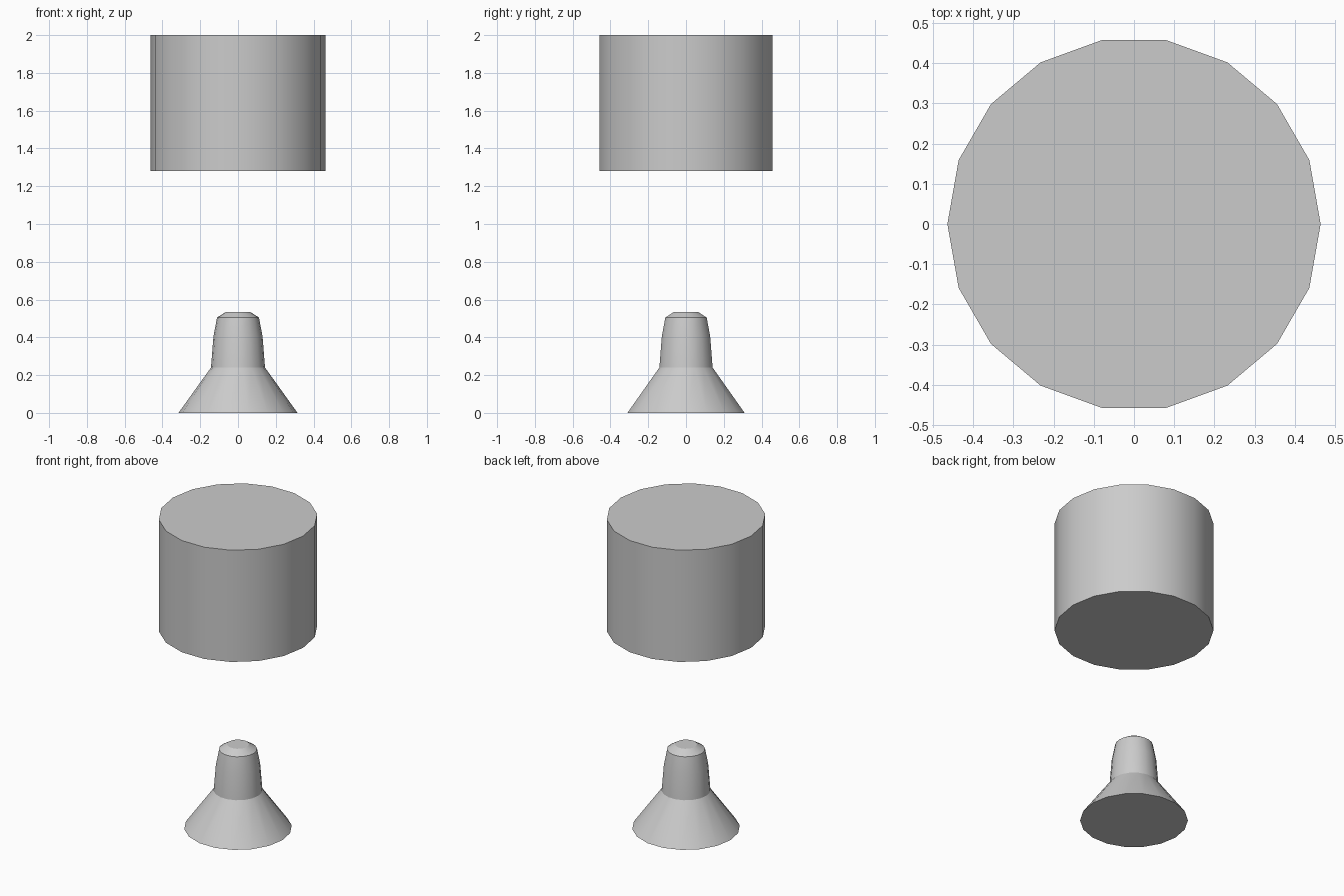
import bpy, bmesh, math

if "Cube" in bpy.data.objects:
    bpy.data.objects.remove(bpy.data.objects["Cube"])

SIDES = 18


def lathe(name, profile):
    """Closed solid of revolution from (radius, height) points, bottom to top."""
    bm = bmesh.new()
    rings = []
    for r, z in profile:
        rings.append([bm.verts.new((r * math.cos(2 * math.pi * i / SIDES),
                                    r * math.sin(2 * math.pi * i / SIDES), z))
                      for i in range(SIDES)])
    for low, high in zip(rings, rings[1:]):
        for i in range(SIDES):
            j = (i + 1) % SIDES
            bm.faces.new((low[i], low[j], high[j], high[i]))
    bm.faces.new(rings[0][::-1])
    bm.faces.new(rings[-1])
    mesh = bpy.data.meshes.new(name)
    bm.to_mesh(mesh)
    bm.free()
    obj = bpy.data.objects.new(name, mesh)
    bpy.context.collection.objects.link(obj)
    bpy.ops.object.select_all(action='DESELECT')
    obj.select_set(True)
    bpy.context.view_layer.objects.active = obj
    bpy.ops.object.shade_smooth_by_angle(angle=math.radians(30))
    return obj


# Floating upper drum
lathe("upper_drum", [(0.464, 1.28), (0.464, 2.0)])

# Flared foot with tapered neck and chamfered tip
lathe("flared_base", [(0.315, 0.0), (0.143, 0.24), (0.13, 0.405),
                      (0.111, 0.505), (0.064, 0.535)])
